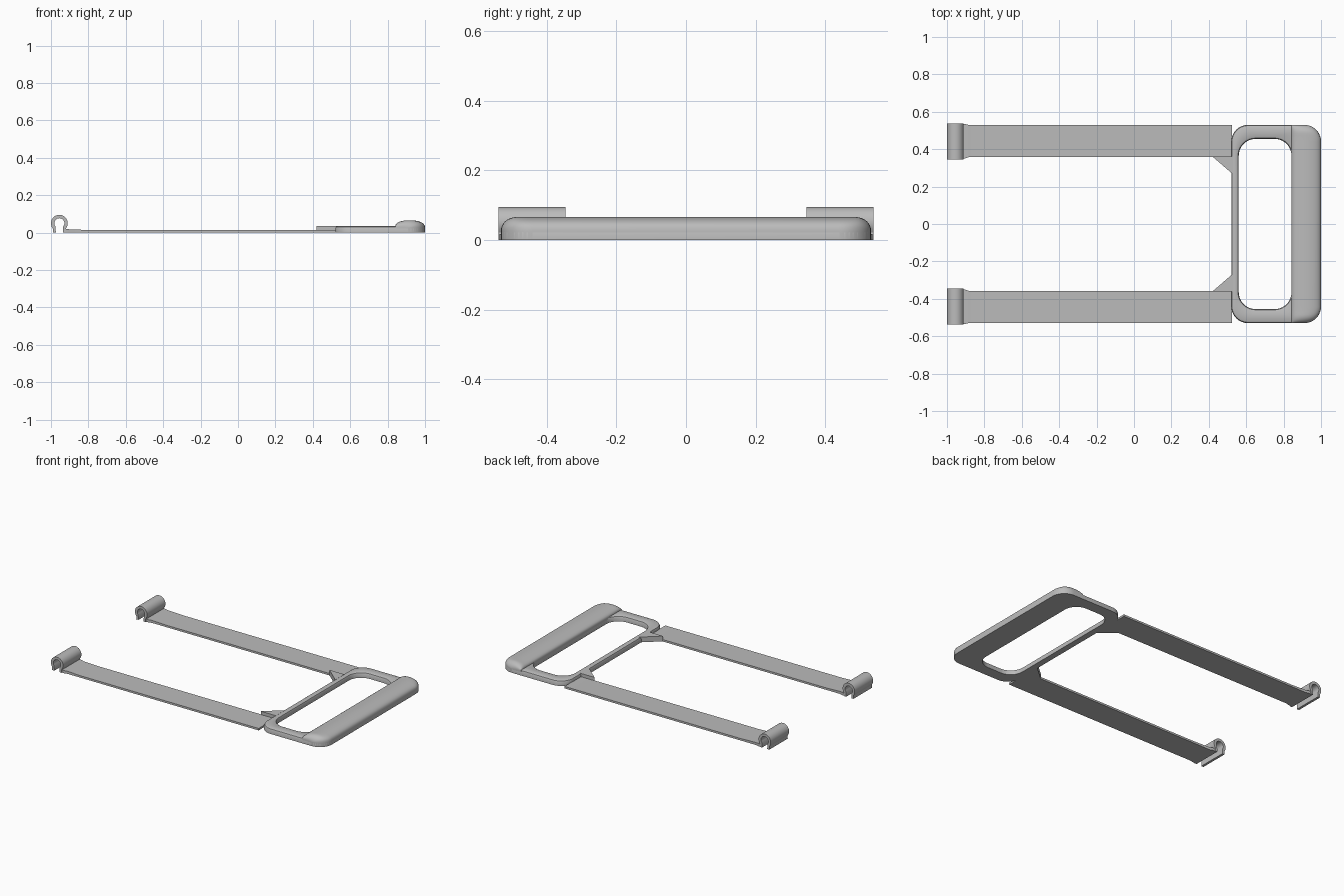
import bpy, bmesh, math
from mathutils import Vector

cube = bpy.data.objects.get("Cube")
if cube:
    bpy.data.objects.remove(cube, do_unlink=True)

GREY = (0.5, 0.5, 0.5, 1)
mat = bpy.data.materials.new("grey plastic")
mat.use_nodes = True
mat.diffuse_color = GREY
mat.node_tree.nodes["Principled BSDF"].inputs["Base Color"].default_value = GREY


def loft(name, rings, wrap=False, angle=30):
    """Skin a list of equal closed rings; cap the ends, or wrap into a loop."""
    bm = bmesh.new()
    loops = [[bm.verts.new(p) for p in ring] for ring in rings]
    n = len(loops[0])
    pairs = list(zip(loops, loops[1:]))
    if wrap:
        pairs.append((loops[-1], loops[0]))
    else:
        bm.faces.new(loops[0])
        bm.faces.new(loops[-1])
    for a, b in pairs:
        for i in range(n):
            j = (i + 1) % n
            bm.faces.new((a[i], a[j], b[j], b[i]))
    bmesh.ops.recalc_face_normals(bm, faces=bm.faces)
    mesh = bpy.data.meshes.new(name)
    bm.to_mesh(mesh)
    bm.free()
    mesh.materials.append(mat)
    ob = bpy.data.objects.new(name, mesh)
    bpy.context.collection.objects.link(ob)
    bpy.ops.object.select_all(action='DESELECT')
    ob.select_set(True)
    bpy.context.view_layer.objects.active = ob
    bpy.ops.object.shade_smooth_by_angle(angle=math.radians(angle))
    return ob


def rounded_rect(x0, x1, half_y, r, z, inset=0.0, steps=10):
    x0, x1, half_y, r = x0 + inset, x1 - inset, half_y - inset, r - inset
    ring = []
    corners = [(x1 - r, half_y - r), (x0 + r, half_y - r),
               (x0 + r, r - half_y), (x1 - r, r - half_y)]
    for k, (cx, cy) in enumerate(corners):
        for s in range(steps + 1):
            a = math.pi / 2 * (k + s / steps)
            ring.append((cx + r * math.cos(a), cy + r * math.sin(a), z))
    return ring


# Handle frame: rounded loop with softened upper edges
TOP = 0.035
outer = (0.52, 1.0, 0.53, 0.09)
hole = (0.56, 0.842, 0.455, 0.09)
edge = [(0, 0), (0, 0.022), (0.004, 0.031), (0.012, TOP)]
rings = [rounded_rect(*outer, z, d) for d, z in edge]
rings += [rounded_rect(*hole, z, -d) for d, z in reversed(edge)]
loft("handle_frame", rings, wrap=True)

# Domed grip across the far end of the frame
stations = [0.53 - 0.09 * (1 - math.sin(math.pi / 2 * s / 12)) for s in range(13)]
stations = [-y for y in reversed(stations)] + stations
grip = []
for y in stations:
    reach = max(0, abs(y) - 0.44) / 0.09
    right = 0.91 + 0.09 * math.sqrt(max(0, 1 - reach * reach))
    fall = max(0, abs(y) - 0.485) / 0.045
    end = math.sqrt(max(0, 1 - fall * fall))
    ring = [(right, y, 0), (0.842, y, 0)]
    for s in range(17):
        a = math.pi * (1 - s / 16)
        x = (0.842 + right) / 2 + (right - 0.842) / 2 * math.cos(a)
        base = 0.034 - 0.008 * s / 16
        ring.append((x, y, base + (0.066 - base) * end * math.sin(a) ** 0.8))
    grip.append(ring)
loft("grip", grip, angle=40)


def prism(name, outline, z):
    return loft(name, [[(x, y, 0) for x, y in outline], [(x, y, z) for x, y in outline]])


# Clip cross-section: a horseshoe with straight feet, open below
def clip_side(r, foot):
    pts = [(foot, 0)]
    for s in range(17):
        a = math.radians(-40 + 260 * s / 16)
        pts.append((r * math.cos(a), 0.05 + r * math.sin(a)))
    return pts + [(-foot, 0)]


clip = clip_side(0.045, 0.035) + clip_side(0.027, 0.019)[::-1]

for side, m in (("left", 1), ("right", -1)):
    # Flat strap, slightly thicker near the clip
    arm = []
    for x, a, b, z in [(-0.925, 0.35, 0.535, 0.018), (-0.905, 0.35, 0.535, 0.018),
                       (-0.885, 0.357, 0.53, 0.017), (-0.78, 0.357, 0.53, 0.013),
                       (0.523, 0.357, 0.53, 0.013)]:
        arm.append([(x, m * a, 0), (x, m * b, 0), (x, m * b, z), (x, m * a, z)])
    loft(side + "_arm", arm)

    # Hook clip at the free end
    loft(side + "_clip", [[(x - 0.955, m * y, z) for x, z in clip] for y in (0.345, 0.538)])

    # Gusset bracing the strap against the frame
    prism(side + "_gusset", [(0.42, m * 0.36), (0.53, m * 0.36), (0.53, m * 0.265)], TOP)
